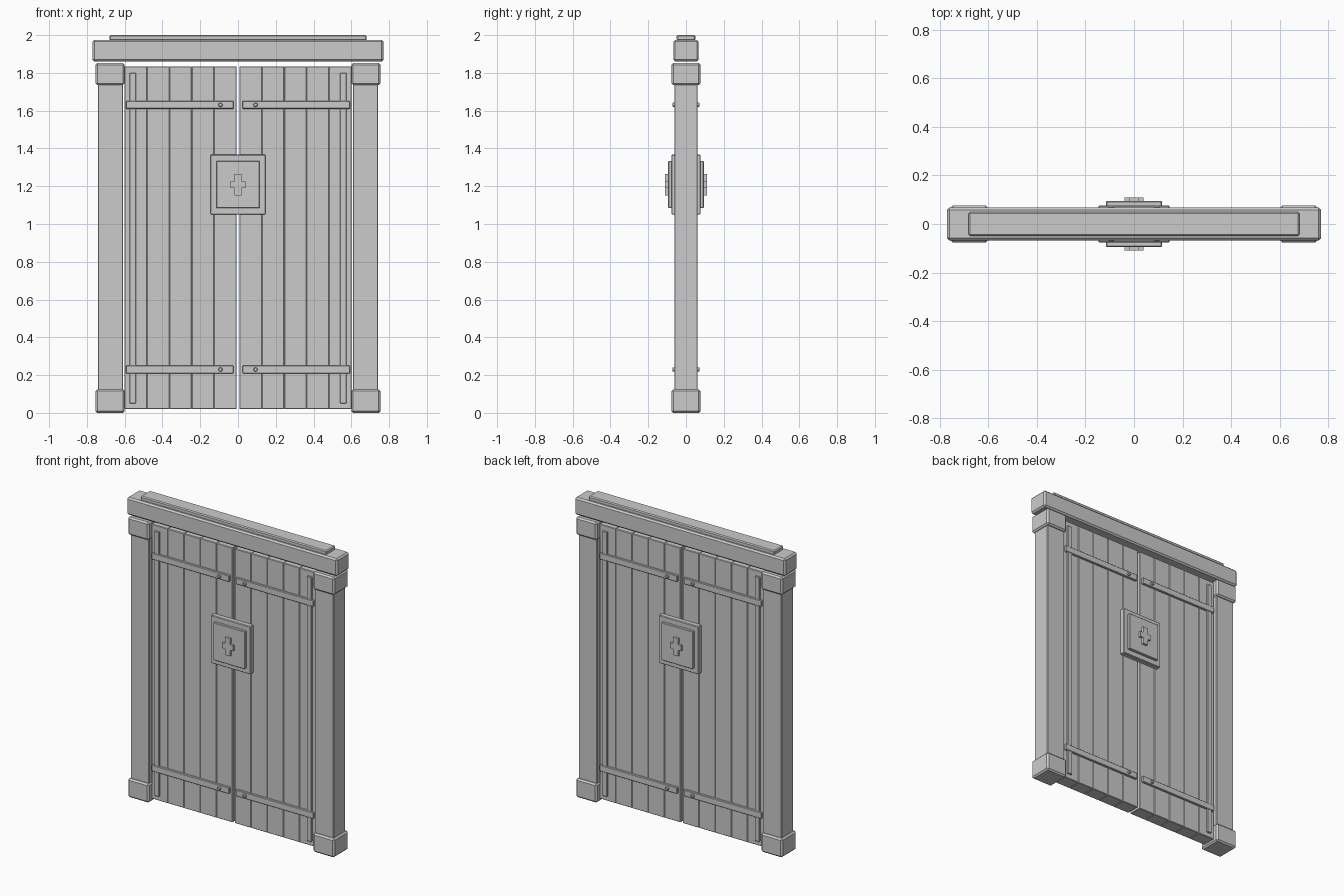
import bpy, math

if "Cube" in bpy.data.objects:
    bpy.data.objects.remove(bpy.data.objects["Cube"])


def bevel(ob, width):
    if width:
        m = ob.modifiers.new("edge_bevel", 'BEVEL')
        m.width = width
        m.segments = 1
        m.limit_method = 'ANGLE'


def box(name, x, y, z, bev=0.0):
    """Box from (min, max) ranges on each axis."""
    bpy.ops.mesh.primitive_cube_add(size=1)
    ob = bpy.context.object
    ob.name = name
    ob.location = [(a + b) / 2 for a, b in (x, y, z)]
    ob.scale = [abs(b - a) for a, b in (x, y, z)]
    bpy.ops.object.transform_apply(location=True, rotation=False, scale=True)
    bevel(ob, bev)
    return ob


def cross(name, y0, y1, zc):
    """Extruded plus-shaped prism."""
    a, w, h = 0.04, 0.018, 0.058
    pts = [(w, h), (w, w), (a, w), (a, -w), (w, -w), (w, -h),
           (-w, -h), (-w, -w), (-a, -w), (-a, w), (-w, w), (-w, h)]
    n = len(pts)
    verts = [(px, y, zc + pz) for y in (y0, y1) for px, pz in pts]
    faces = [tuple(range(n))[::-1], tuple(range(n, 2 * n))]
    faces += [(i, (i + 1) % n, n + (i + 1) % n, n + i) for i in range(n)]
    me = bpy.data.meshes.new(name)
    me.from_pydata(verts, [], faces)
    if y1 < y0:
        me.flip_normals()
    ob = bpy.data.objects.new(name, me)
    bpy.context.collection.objects.link(ob)


# Lintel and top strip
box("lintel", (-0.77, 0.77), (-0.067, 0.067), (1.86, 1.975), 0.01)
box("lintel_top_strip", (-0.68, 0.68), (-0.049, 0.049), (1.97, 2.0), 0.006)

for s, side in ((-1, "left"), (1, "right")):
    def span(a, b):
        return tuple(sorted((s * a, s * b)))

    # Posts with base and cap blocks
    box(f"{side}_post", span(0.608, 0.742), (-0.062, 0.062), (0.06, 1.80), 0.004)
    box(f"{side}_post_base", span(0.60, 0.755), (-0.077, 0.077), (0, 0.125), 0.01)
    box(f"{side}_post_cap", span(0.60, 0.755), (-0.077, 0.077), (1.735, 1.853), 0.01)

    # Door leaf made of five planks
    step = 0.1185
    for i in range(5):
        x0 = 0.008 + i * step
        box(f"{side}_door_plank_{i + 1}", span(x0, x0 + step),
            (-0.045, 0.045), (0.02, 1.835), 0.003)

    # Ironwork on both faces
    for f, face in ((-1, "front"), (1, "back")):
        def depth(a, b):
            return tuple(sorted((f * a, f * b)))

        box(f"{side}_{face}_hinge_bar", span(0.54, 0.575), depth(0.04, 0.056),
            (0.05, 1.80), 0.003)
        for zc, level in ((0.23, "lower"), (1.631, "upper")):
            box(f"{side}_{face}_{level}_strap", span(0.024, 0.592),
                depth(0.04, 0.059), (zc - 0.021, zc + 0.021), 0.003)
            bpy.ops.mesh.primitive_cylinder_add(
                vertices=12, radius=0.011, depth=0.022,
                location=(s * 0.093, f * 0.061, zc), rotation=(math.pi / 2, 0, 0))
            bolt = bpy.context.object
            bolt.name = f"{side}_{face}_{level}_bolt"
            bevel(bolt, 0.003)

# Central lock plates with cross, front and back
for f, face in ((-1, "front"), (1, "back")):
    box(f"{face}_lock_plate", (-0.146, 0.146), sorted((f * 0.04, f * 0.077)),
        (1.05, 1.367), 0.004)
    box(f"{face}_lock_inner_plate", (-0.115, 0.115), sorted((f * 0.07, f * 0.094)),
        (1.084, 1.333), 0.003)
    cross(f"{face}_lock_cross", f * 0.085, f * 0.11, 1.208)
